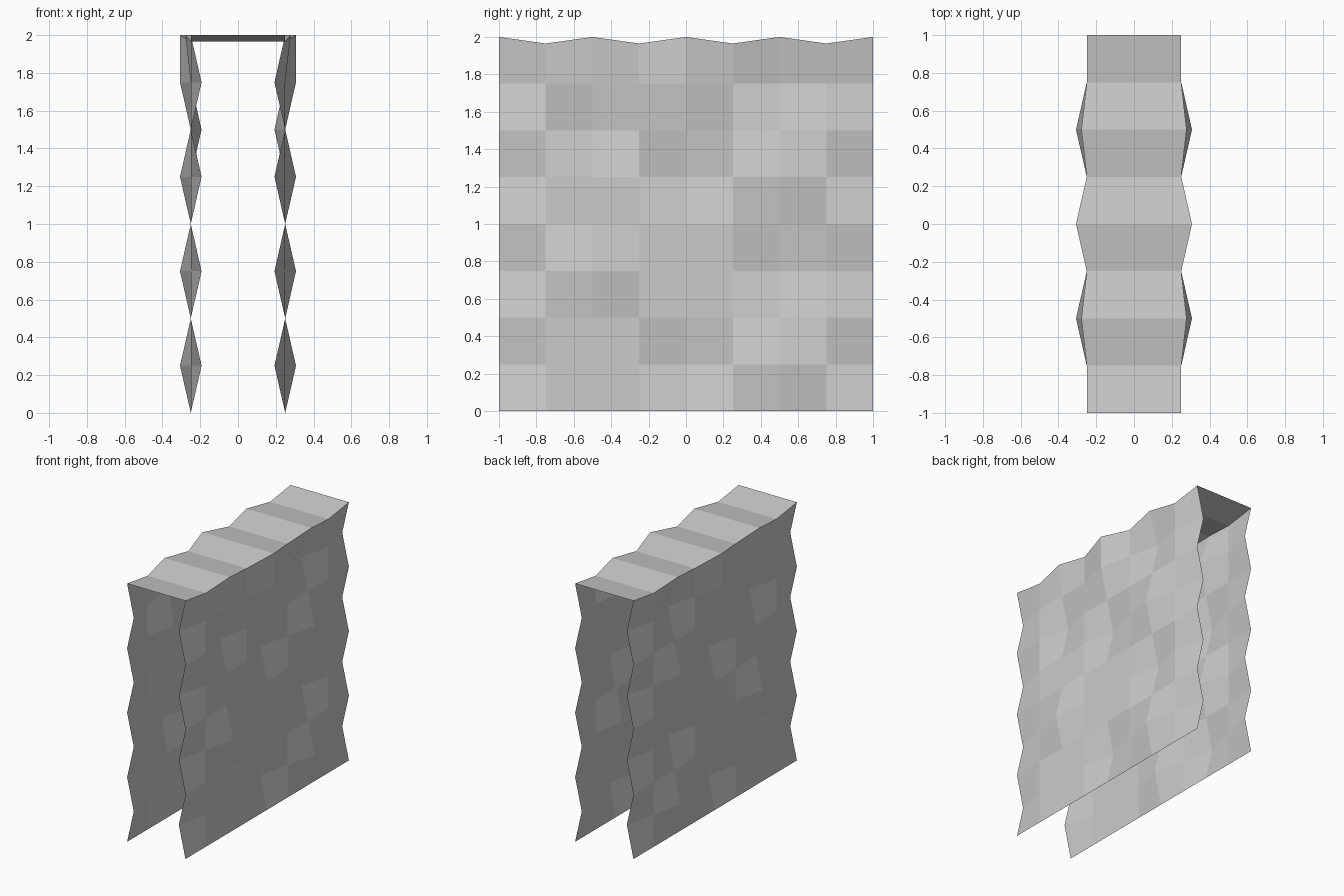
import bpy, bmesh

if "Cube" in bpy.data.objects:
    bpy.data.objects.remove(bpy.data.objects["Cube"])

N = 8
STEP = 0.25
A = 0.057
# Fold depth at y = -1, -0.5, 0, 0.5, 1 for each folded row (+ is outward)
FOLDS = {1: (-1, 0, -1, 1, -1), 3: (-1, 1, 0, -1, -1), 5: (-1, 0, -1, 1, -1),
         6: (0, -1, 0, 0, 0), 7: (-1, 0, 1, -1, -1), 8: (0, 0.5, 1, 0.5, 0)}


def depth(i, j):
    return A * FOLDS[j][i // 2] if i % 2 == 0 and j in FOLDS else 0.0


def point(i, j, side):
    z = j * STEP
    if j == N and i % 2:
        z -= 0.035          # valleys of the corrugated top
    return (side * (0.25 + depth(i, j)), -1 + i * STEP, z)


def sheet(name, grid, flip):
    bm = bmesh.new()
    rows = [[bm.verts.new(p) for p in row] for row in grid]
    for r0, r1 in zip(rows, rows[1:]):
        for k in range(len(r0) - 1):
            quad = [r0[k], r0[k + 1], r1[k + 1], r1[k]]
            bm.faces.new(quad[::-1] if flip else quad)
    me = bpy.data.meshes.new(name)
    bm.to_mesh(me)
    bm.free()
    ob = bpy.data.objects.new(name, me)
    bpy.context.collection.objects.link(ob)
    return ob


# Folded side walls, mirrored left and right
for side, name in ((1, "right_wall"), (-1, "left_wall")):
    sheet(name, [[point(i, j, side) for i in range(N + 1)] for j in range(N + 1)], side < 0)

# Corrugated top joining the two walls
sheet("top_panel", [[point(i, N, -1), point(i, N, 1)] for i in range(N + 1)], False)
